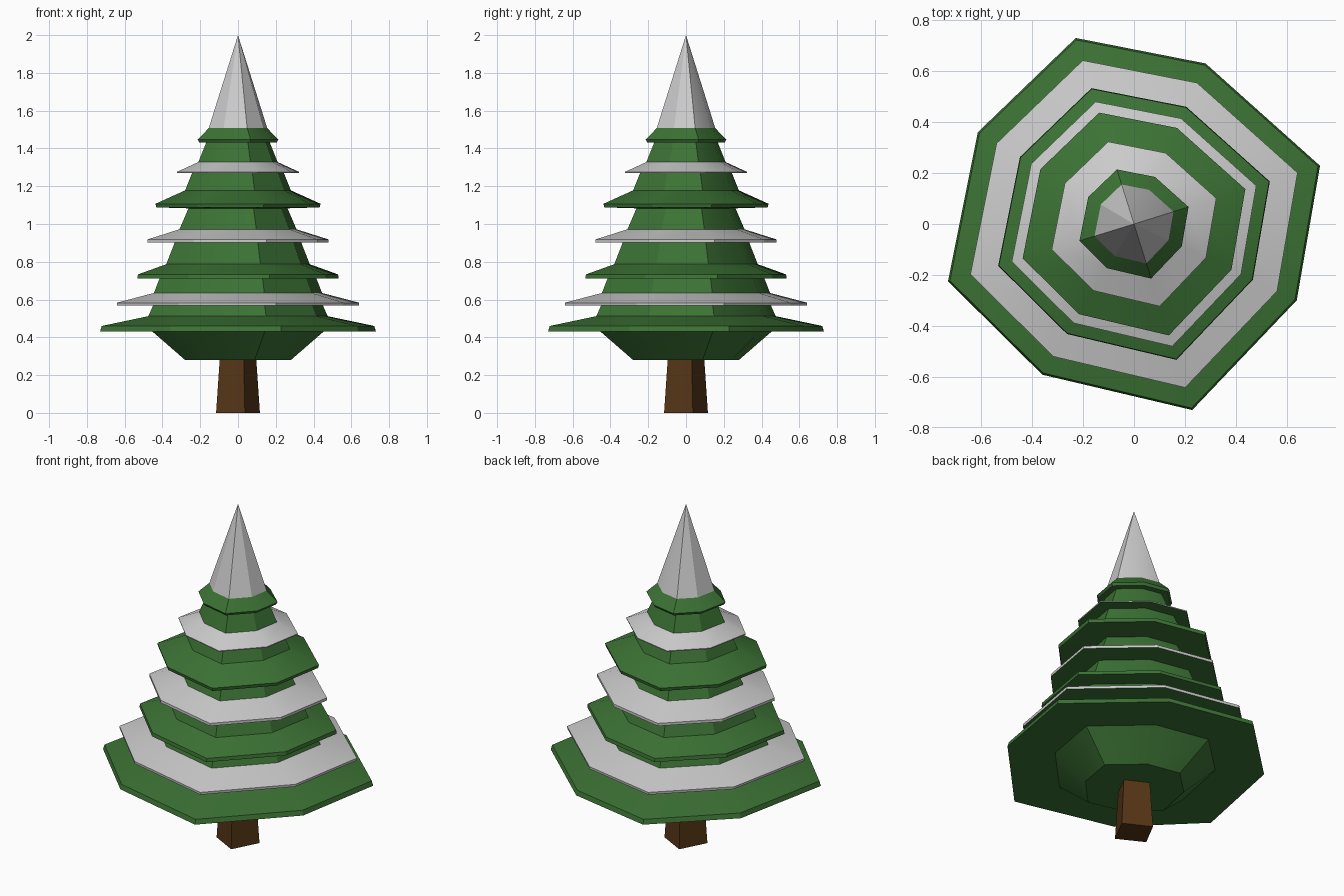
import bpy
import math

if "Cube" in bpy.data.objects:
    bpy.data.objects.remove(bpy.data.objects["Cube"])

# Slightly irregular octagon cross-section (unit = x of its widest corner)
OCT = [(1, .313), (.385, .863), (-.313, 1), (-.84, .493),
       (-1, -.308), (-.493, -.81), (.313, -1), (.875, -.41)]
SQUARE = OCT[::2]


def make(name, section, bands, color=None):
    """Each band is a run of (radius, z) points lofted through the section.
    A radius of 0 makes an apex; a band starting with None gets a bottom cap."""
    verts, faces, n = [], [], len(section)
    for band in bands:
        cap = band[0] is None
        prev = None
        for r, z in band[1:] if cap else band:
            start = len(verts)
            if r == 0:
                verts.append((0, 0, z))
                ring = [start] * n
            else:
                verts += [(r * x, r * y, z) for x, y in section]
                ring = list(range(start, start + n))
            if prev is None and cap:
                faces.append(ring[::-1])
            elif prev:
                for i in range(n):
                    j = (i + 1) % n
                    f = [prev[i], prev[j], ring[j], ring[i]]
                    faces.append(f[:3] if r == 0 else f)
            prev = ring
    me = bpy.data.meshes.new(name)
    me.from_pydata(verts, [], faces)
    ob = bpy.data.objects.new(name, me)
    bpy.context.collection.objects.link(ob)
    if color:
        mat = bpy.data.materials.new(name + "_colour")
        mat.diffuse_color = (*color, 1)
        mat.use_nodes = True
        mat.node_tree.nodes["Principled BSDF"].inputs["Base Color"].default_value = mat.diffuse_color
        me.materials.append(mat)
    bpy.ops.object.select_all(action='DESELECT')
    ob.select_set(True)
    bpy.context.view_layer.objects.active = ob
    bpy.ops.object.shade_smooth_by_angle(angle=math.radians(30))
    return ob


# Green branches: skirt, green tiers and the undersides of snowy tiers
foliage = [
    [None, (.28, .28), (.455, .432), (.73, .432), (.722, .46), (.475, .512),
     (.45, .568), (.64, .568)],
    [(.445, .635), (.415, .712), (.533, .712), (.53, .733), (.38, .787),
     (.335, .902), (.48, .902)],
    [(.31, .972), (.262, 1.083), (.432, 1.088), (.437, 1.107), (.28, 1.178),
     (.243, 1.27), (.322, 1.27)],
    [(.21, 1.328), (.168, 1.432), (.205, 1.432), (.214, 1.447), (.155, 1.507)],
]
make("foliage", OCT, foliage, (.045, .17, .035))

# Snow on alternate tiers, and the pointed snowy tip
snow = [
    [(.64, .568), (.642, .583), (.445, .635)],
    [(.48, .902), (.48, .918), (.31, .972)],
    [(.322, 1.27), (.323, 1.276), (.21, 1.328)],
    [(.155, 1.507), (0, 2)],
]
make("snow", OCT, snow)

# Four-sided tapered trunk
make("trunk", SQUARE, [[None, (.116, 0), (.097, .28)]], (.09, .036, .008))
